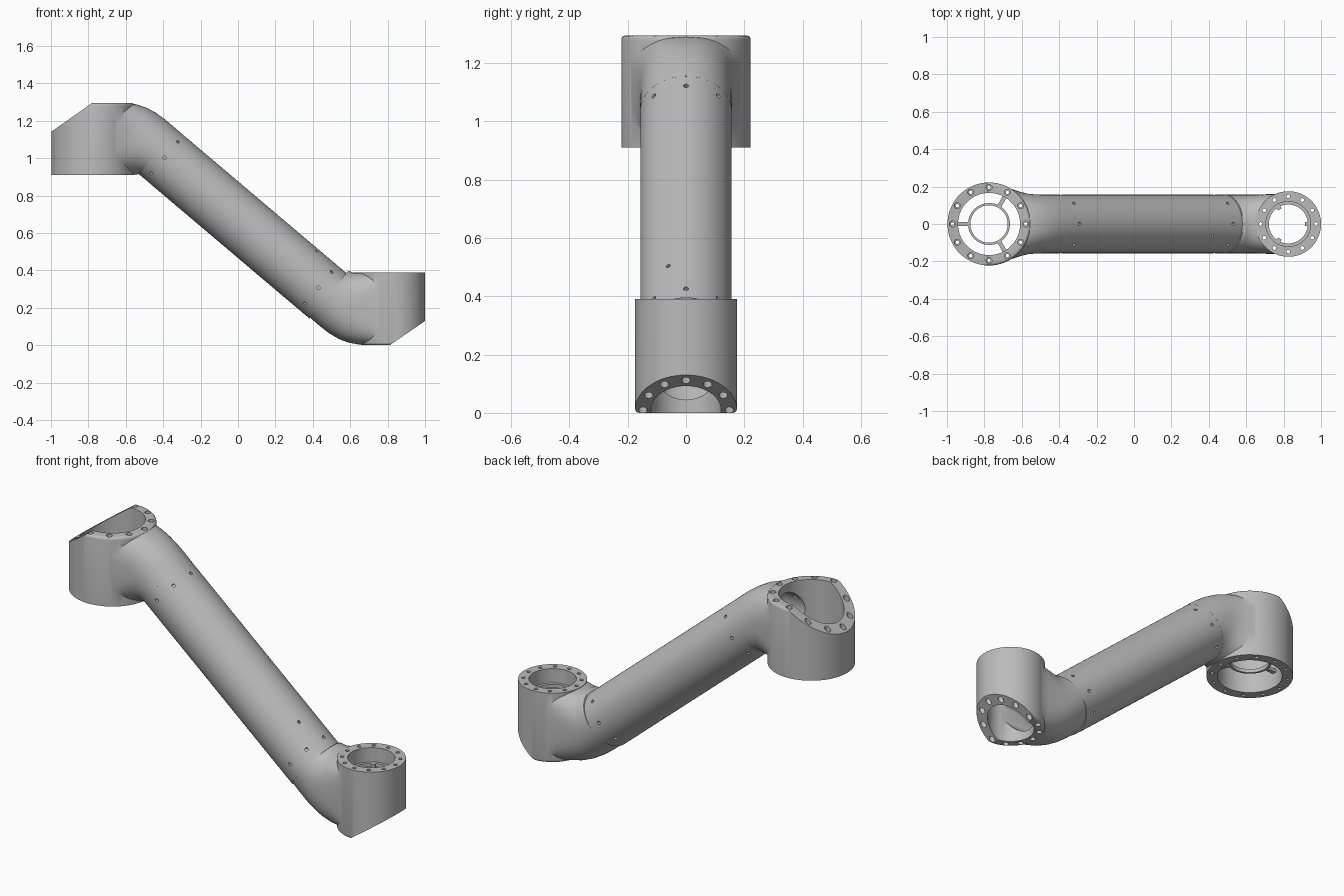
import bpy, bmesh
from math import sin, cos, pi, radians, copysign
from mathutils import Vector, Matrix

if "Cube" in bpy.data.objects:
    bpy.data.objects.remove(bpy.data.objects["Cube"])

grey = bpy.data.materials.new("plain grey")
grey.use_nodes = True
colour = (0.5, 0.5, 0.5, 1)
grey.diffuse_color = colour
grey.node_tree.nodes["Principled BSDF"].inputs["Base Color"].default_value = colour


def finish(bm, name):
    bmesh.ops.recalc_face_normals(bm, faces=bm.faces)
    mesh = bpy.data.meshes.new(name)
    bm.to_mesh(mesh)
    bm.free()
    mesh.materials.append(grey)
    ob = bpy.data.objects.new(name, mesh)
    bpy.context.collection.objects.link(ob)
    return ob


def add_cylinder(bm, a, b, r, sides=64):
    a, b = Vector(a), Vector(b)
    d = b - a
    m = Matrix.Translation((a + b) / 2) @ d.to_track_quat('Z', 'Y').to_matrix().to_4x4()
    bmesh.ops.create_cone(bm, cap_ends=True, segments=sides, radius1=r, radius2=r,
                          depth=d.length, matrix=m)


def cylinders(name, specs, sides=64):
    bm = bmesh.new()
    for a, b, r in specs:
        add_cylinder(bm, a, b, r, sides)
    return finish(bm, name)


def loft(name, sections, n=64):
    """Each section: bottom (x, z), top (x, z), half width, squareness."""
    bm = bmesh.new()
    rings = []
    for (bx, bz), (tx, tz), w, p in sections:
        mid = Vector(((bx + tx) / 2, 0, (bz + tz) / 2))
        up = Vector(((tx - bx) / 2, 0, (tz - bz) / 2))
        ring = []
        for i in range(n):
            c, s = cos(2 * pi * i / n), sin(2 * pi * i / n)
            u = copysign(abs(c) ** (2 / p), c)
            v = copysign(abs(s) ** (2 / p), s)
            ring.append(bm.verts.new(mid + up * u + Vector((0, w * v, 0))))
        rings.append(ring)
    for r, q in zip(rings, rings[1:]):
        for i in range(n):
            j = (i + 1) % n
            bm.faces.new((r[i], r[j], q[j], q[i]))
    bm.faces.new(rings[0])
    bm.faces.new(rings[-1])
    return finish(bm, name)


def prism(name, outline):
    bm = bmesh.new()
    face = bm.faces.new([bm.verts.new((x, -0.5, z)) for x, z in outline])
    new = bmesh.ops.extrude_face_region(bm, geom=[face])["geom"]
    bmesh.ops.translate(bm, verts=[g for g in new if isinstance(g, bmesh.types.BMVert)],
                        vec=(0, 1, 0))
    return finish(bm, name)


def boolean(ob, tool, op='DIFFERENCE', keep=False):
    mod = ob.modifiers.new("cut", 'BOOLEAN')
    mod.operation, mod.object, mod.solver = op, tool, 'EXACT'
    bpy.context.view_layer.objects.active = ob
    bpy.ops.object.modifier_apply(modifier=mod.name)
    if not keep:
        bpy.data.objects.remove(tool)


def smooth(ob):
    bpy.ops.object.select_all(action='DESELECT')
    ob.select_set(True)
    bpy.context.view_layer.objects.active = ob
    bpy.ops.object.shade_smooth_by_angle(angle=radians(32))


def housing(name, x, r, z0, z1, round_z):
    """Upright cylinder with one softened rim."""
    bm = bmesh.new()
    add_cylinder(bm, (x, 0, z0), (x, 0, z1), r, 96)
    rim = [e for e in bm.edges if all(abs(v.co.z - round_z) < 1e-4 for v in e.verts)]
    bmesh.ops.bevel(bm, geom=rim, offset=0.015, segments=3, profile=0.5, affect='EDGES')
    return finish(bm, name)


def bolt_circle(x, r):
    return [(x + r * cos(i * pi / 6), r * sin(i * pi / 6)) for i in range(12)]


# Arm axis frame
axis = Vector((1, 0, -0.846)).normalized()
out = Vector((-axis.z, 0, axis.x))
side = Vector((0, 1, 0))
bolts_hi, bolts_lo = Vector((-0.392, 0, 1.003)), Vector((0.43, 0, 0.307))

# Hollow channel running through both elbows and the tube
core = loft("channel_cutter", [
    ((-0.775, 1.02), (-0.775, 1.25), 0.115, 2), ((-0.59, 1.02), (-0.51, 1.25), 0.115, 2),
    ((0.56, 0.045), (0.64, 0.27), 0.115, 2), ((0.825, 0.045), (0.825, 0.27), 0.115, 2)])


# Radial screw holes near each end of the tube
def screws(name, centre):
    dirs = [out * cos(i * pi / 4) + side * sin(i * pi / 4) for i in range(8)]
    return cylinders(name, [(centre + d * 0.135, centre + d * 0.18, 0.009) for d in dirs], 16)


# Straight tube
tube = cylinders("arm_tube", [(bolts_hi - axis * 0.06, bolts_lo + axis * 0.07, 0.1565)], 96)
boolean(tube, core, keep=True)
boolean(tube, screws("screw_cutter", bolts_hi))
boolean(tube, screws("screw_cutter", bolts_lo))
d = (out * 0.92 - side * 0.39).normalized()
c = bolts_lo - axis * 0.135
boolean(tube, cylinders("screw_cutter", [(c + d * 0.135, c + d * 0.18, 0.008)], 16))
smooth(tube)

# Upper joint: housing and elbow
upper = housing("upper_joint", -0.775, 0.222, 0.91, 1.295, 1.295)
neck = loft("upper_neck", [
    ((-0.531, 0.915), (-0.329, 1.155), 0.157, 2), ((-0.537, 0.913), (-0.39, 1.207), 0.157, 2.05),
    ((-0.548, 0.912), (-0.44, 1.243), 0.157, 2.15), ((-0.562, 0.912), (-0.49, 1.27), 0.158, 2.3),
    ((-0.58, 0.912), (-0.545, 1.288), 0.161, 2.6), ((-0.61, 0.912), (-0.595, 1.293), 0.17, 3),
    ((-0.65, 0.912), (-0.645, 1.293), 0.185, 3.8), ((-0.70, 0.912), (-0.70, 1.293), 0.202, 5)])
boolean(upper, neck, 'UNION')
boolean(upper, cylinders("bore_cutter", [((-0.775, 0, 0.8), (-0.775, 0, 1.4), 0.166)], 96))
boolean(upper, core, keep=True)
boolean(upper, prism("slant_cutter", [(-1.2, 0.999), (-0.6, 1.422), (-0.6, 1.7), (-1.2, 1.7)]))
ring = bolt_circle(-0.775, 0.196)
boolean(upper, cylinders("bolt_cutter", [((x, y, 0.88), (x, y, 1.4), 0.009) for x, y in ring], 16))
boolean(upper, cylinders("counterbore_cutter", [
    ((x, y, min(1.295, 1.14 + 0.705 * (x + 1)) - 0.035), (x, y, 1.4), 0.016) for x, y in ring], 20))
smooth(upper)

# Lower joint: housing and elbow
lower = housing("lower_joint", 0.825, 0.175, 0, 0.39, 0)
neck = loft("lower_neck", [
    ((0.383, 0.15), (0.585, 0.393), 0.157, 2), ((0.44, 0.1), (0.592, 0.396), 0.157, 2.05),
    ((0.49, 0.062), (0.602, 0.394), 0.157, 2.15), ((0.54, 0.033), (0.615, 0.388), 0.157, 2.3),
    ((0.59, 0.014), (0.635, 0.388), 0.157, 2.6), ((0.645, 0.004), (0.665, 0.388), 0.157, 3),
    ((0.70, 0.002), (0.705, 0.388), 0.159, 3.6), ((0.76, 0.002), (0.76, 0.388), 0.16, 4.5)])
boolean(lower, neck, 'UNION')
boolean(lower, cylinders("bore_cutter", [((0.825, 0, -0.1), (0.825, 0, 0.5), 0.12)], 96))
boolean(lower, core)
boolean(lower, prism("slant_cutter", [(1.2, 0.268), (0.6, -0.146), (0.6, -0.4), (1.2, -0.4)]))
ring = bolt_circle(0.825, 0.148)
boolean(lower, cylinders("bolt_cutter", [((x, y, -0.1), (x, y, 0.5), 0.01) for x, y in ring], 16))
boolean(lower, cylinders("counterbore_cutter", [
    ((x, y, -0.1), (x, y, max(0, 0.13 + 0.69 * (x - 1)) + 0.035), 0.015) for x, y in ring], 20))
smooth(lower)


# Flat retaining rings with radial spokes inside the bores
def retainer(name, x, z, r_in, r_out, spoke_in, spoke_out, start):
    ob = cylinders(name, [((x, 0, z - 0.01), (x, 0, z + 0.01), r_out)])
    boolean(ob, cylinders("ring_cutter", [((x, 0, z - 0.1), (x, 0, z + 0.1), r_in)]))
    bm = bmesh.new()
    for k in range(3):
        m = (Matrix.Translation((x, 0, z)) @ Matrix.Rotation(start + k * 2 * pi / 3, 4, 'Z')
             @ Matrix.Translation(((spoke_in + spoke_out) / 2, 0, 0))
             @ Matrix.Diagonal((spoke_out - spoke_in, 0.022, 0.018, 1)))
        bmesh.ops.create_cube(bm, size=1, matrix=m)
    finish(bm, name + "_spokes")
    smooth(ob)


retainer("upper_retainer", -0.775, 1.0, 0.1, 0.112, 0.106, 0.17, pi / 3)
retainer("lower_retainer", 0.825, 0.3, 0.104, 0.123, 0.09, 0.11, 0)
